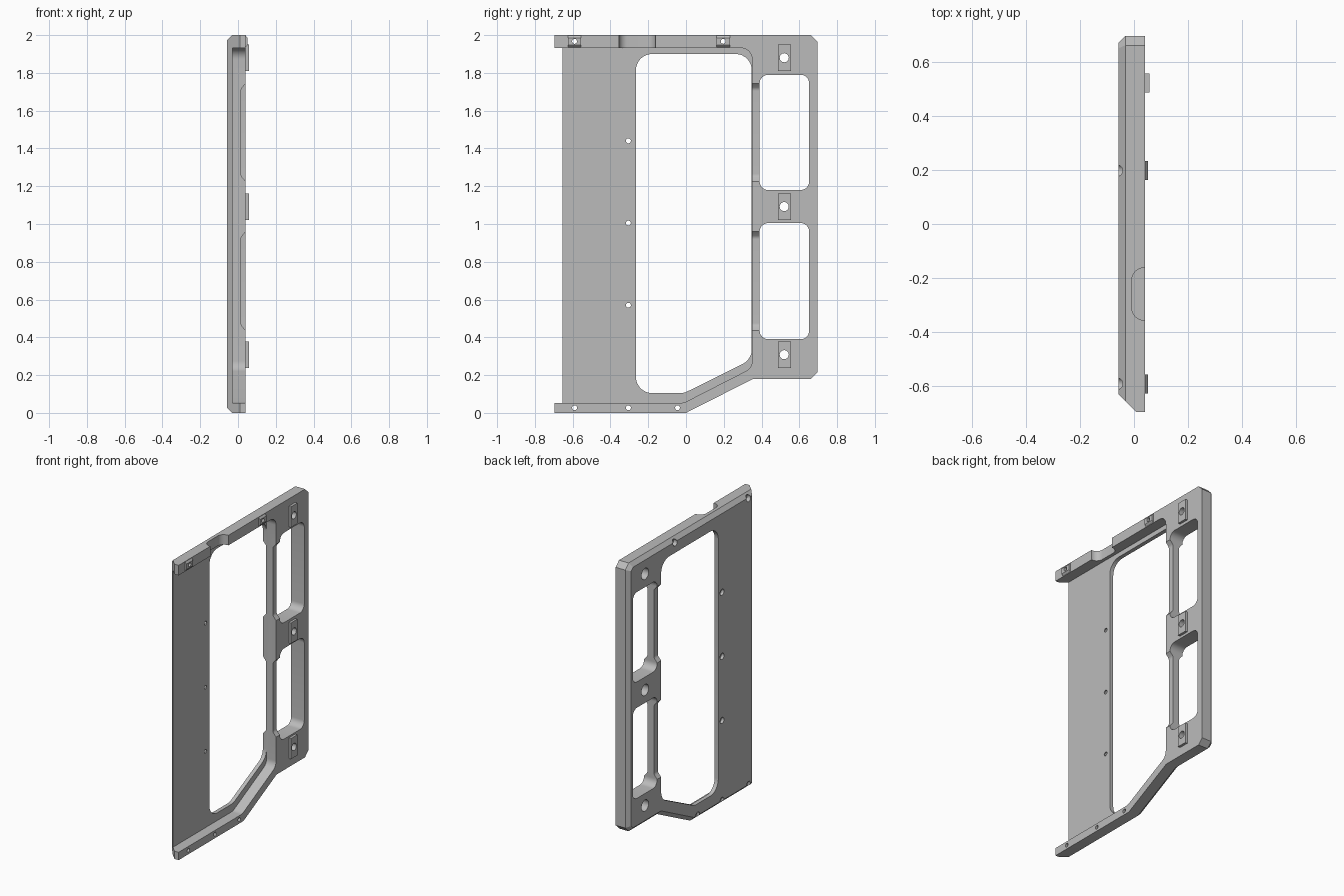
import bpy, bmesh, math
from mathutils import Vector

if "Cube" in bpy.data.objects:
    bpy.data.objects.remove(bpy.data.objects["Cube"])

grey = bpy.data.materials.new("plain_grey")
grey.use_nodes = True
grey.diffuse_color = (0.5, 0.5, 0.5, 1)
grey.node_tree.nodes["Principled BSDF"].inputs["Base Color"].default_value = (0.5, 0.5, 0.5, 1)

BACK, FACE, FLOOR = -0.057, 0.041, -0.03   # outer skin, inner face, recess floor
AXES = {"x": lambda a, u, v: (a, u, v),
        "y": lambda a, u, v: (u, a, v),
        "z": lambda a, u, v: (u, v, a)}


def rounded(points, radius, steps=8):
    """Round every corner of a polygon with a tangent arc."""
    out = []
    pts = [Vector(p) for p in points]
    for i, p in enumerate(pts):
        a = (pts[i - 1] - p).normalized()
        b = (pts[(i + 1) % len(pts)] - p).normalized()
        half = a.angle(b) / 2
        centre = p + (a + b).normalized() * radius / math.sin(half)
        start = p + a * radius / math.tan(half) - centre
        end = p + b * radius / math.tan(half) - centre
        sweep = math.pi - 2 * half
        for k in range(steps + 1):
            t = k / steps
            out.append(centre + (start * math.sin((1 - t) * sweep)
                                 + end * math.sin(t * sweep)) / math.sin(sweep))
    return out


def inset(points, d):
    """Offset a counter-clockwise polygon inwards with mitred corners."""
    pts, out = [Vector(p) for p in points], []
    for i, p in enumerate(pts):
        e = (p - pts[i - 1]).normalized()
        f = (pts[(i + 1) % len(pts)] - p).normalized()
        n, m = Vector((-e.y, e.x)), Vector((-f.y, f.x))
        out.append(p + (n + m) * d / (1 + n.dot(m)))
    return out


def rect(u0, u1, v0, v1):
    return [(u0, v0), (u1, v0), (u1, v1), (u0, v1)]


def loft(name, axis, sections):
    """Solid through matching outlines placed along an axis."""
    bm = bmesh.new()
    rings = [[bm.verts.new(AXES[axis](a, *p)) for p in pts] for a, pts in sections]
    n = len(rings[0])
    bm.faces.new(rings[0])
    bm.faces.new(rings[-1])
    for r, s in zip(rings, rings[1:]):
        for i in range(n):
            bm.faces.new((r[i], r[(i + 1) % n], s[(i + 1) % n], s[i]))
    bmesh.ops.recalc_face_normals(bm, faces=bm.faces)
    mesh = bpy.data.meshes.new(name)
    bm.to_mesh(mesh)
    bm.free()
    mesh.materials.append(grey)
    obj = bpy.data.objects.new(name, mesh)
    bpy.context.collection.objects.link(obj)
    return obj


def prism(name, axis, a0, a1, pts):
    return loft(name, axis, [(a0, pts), (a1, pts)])


def circle(y, z, r, n=24):
    return [(y + r * math.cos(2 * math.pi * k / n),
             z + r * math.sin(2 * math.pi * k / n)) for k in range(n)]


def activate(obj):
    bpy.ops.object.select_all(action="DESELECT")
    obj.select_set(True)
    bpy.context.view_layer.objects.active = obj


def cut(obj, cutter):
    """Subtract a cutter and throw it away."""
    cutter.hide_render = True
    mod = obj.modifiers.new("cut", "BOOLEAN")
    mod.operation, mod.solver, mod.object = "DIFFERENCE", "EXACT", cutter
    activate(obj)
    bpy.ops.object.modifier_apply(modifier=mod.name)
    bpy.data.objects.remove(cutter)


def drill(obj, y, z, r, a0=-0.2, a1=0.2):
    cut(obj, prism("drill", "x", a0, a1, circle(y, z, r)))


# Frame body with chamfered outer perimeter
outline = [(-0.9, 0), (0, 0), (0.355, 0.18), (0.66, 0.18), (0.695, 0.215),
           (0.695, 1.965), (0.66, 2), (-0.9, 2)]
frame = loft("door_frame", "x", [(FACE, outline), (BACK + 0.026, outline),
                                 (BACK, inset(outline, 0.026))])

# Shallow recess behind the inner face
recess = [(-1.2, 0.053), (-0.012, 0.053), (0.35, 0.238), (0.35, 1.932), (-1.2, 1.932)]
cut(frame, prism("recess", "x", FLOOR, 0.2, rounded(recess, 0.06)))

# Slanted front edge
cut(frame, prism("front_cut", "z", -0.5, 2.5,
                 [(-0.2, -0.485), (0.01, -0.695), (0.2, -0.695), (0.2, -1.3), (-0.2, -1.3)]))

# Main window
window = [(-0.265, 0.105), (-0.01, 0.105), (0.348, 0.283), (0.348, 1.9), (-0.265, 1.9)]
cut(frame, prism("window", "x", -0.2, 0.2, rounded(window, 0.085)))

# Two rear openings, with the strip beside each thinned on both sides
for z0, z1 in ((0.39, 1.005), (1.18, 1.79)):
    cut(frame, prism("opening", "x", -0.2, 0.2, rounded(rect(0.39, 0.652, z0, z1), 0.045)))
    lo, hi = z0 + 0.045, z1 - 0.045
    for floor, rim, out in ((0.016, FACE, 0.1), (-0.032, BACK, -0.116)):
        beyond = 3 * rim - 2 * floor
        scoop = [(beyond, lo - 0.06), (floor, lo + 0.03), (floor, hi - 0.03), (beyond, hi + 0.06)]
        cut(frame, prism("scoop", "y", 0.33, 0.42, rounded(scoop, 0.03)))

# Rounded notch in the top flange
cut(frame, prism("notch", "z", 1.92, 2.1, rounded(rect(-0.008, 0.2, -0.355, -0.162), 0.045)))

# Bolt pads on the rear pillar
pads = []
for i, z in enumerate((0.308, 1.092, 1.88)):
    pad = prism(f"pillar_pad_{i + 1}", "x", FACE - 0.004, 0.057, rect(0.486, 0.555, z - 0.07, z + 0.07))
    drill(pad, 0.52, z, 0.024)
    drill(frame, 0.52, z, 0.024)
    drill(frame, 0.52, z, 0.038, -0.2, -0.01)
    pads.append(pad)

# Small sloped pads on the top flange
for i, y in enumerate((-0.59, 0.197)):
    side = [(FACE - 0.004, 1.936), (FACE, 1.936), (0.051, 1.948),
            (0.051, 1.984), (FACE, 1.997), (FACE - 0.004, 1.997)]
    pad = prism(f"top_pad_{i + 1}", "y", y - 0.035, y + 0.035, side)
    drill(pad, y, 1.967, 0.013)
    drill(frame, y, 1.967, 0.013)
    drill(frame, y, 1.967, 0.022, -0.2, FLOOR)
    pads.append(pad)

# Screw holes with wider outer seats in the plate and bottom flange
for y, z in [(-0.305, h) for h in (0.57, 1.005, 1.44)] + [(y, 0.027) for y in (-0.59, -0.305, -0.045)]:
    drill(frame, y, z, 0.013)
    drill(frame, y, z, 0.021, -0.2, BACK + 0.02)

for obj in [frame] + pads:
    activate(obj)
    bpy.ops.object.shade_smooth_by_angle(angle=math.radians(30))
